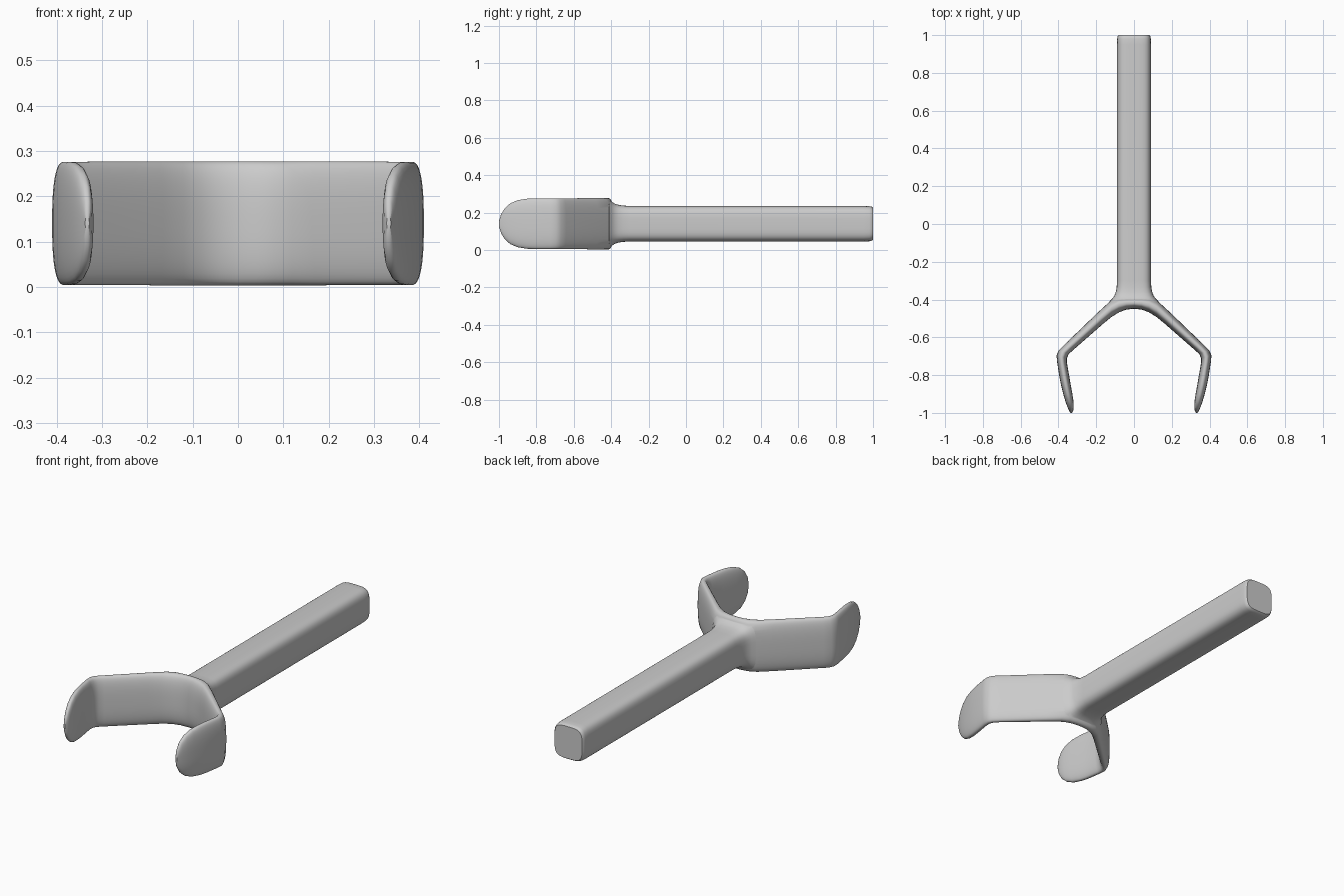
import bpy, bmesh, math
from mathutils import Vector

if "Cube" in bpy.data.objects:
    bpy.data.objects.remove(bpy.data.objects["Cube"])

ZC = 0.1405
UP = Vector((0, 0, 1))


def ring(center, side, half_height, power, n=40):
    """Superellipse section spanned by a side vector and the z axis."""
    pts = []
    for i in range(n):
        a = 2 * math.pi * (i + 0.5) / n
        c, s = math.cos(a), math.sin(a)
        u = math.copysign(abs(c) ** (2 / power), c)
        v = math.copysign(abs(s) ** (2 / power), s)
        pts.append(center + side * u + UP * half_height * v)
    return pts


def loft(name, rings):
    bm = bmesh.new()
    loops = [[bm.verts.new(p) for p in r] for r in rings]
    for a, b in zip(loops, loops[1:]):
        for i in range(len(a)):
            j = (i + 1) % len(a)
            bm.faces.new((a[i], a[j], b[j], b[i]))
    bm.faces.new(loops[0])
    bm.faces.new(loops[-1])
    bmesh.ops.recalc_face_normals(bm, faces=bm.faces)
    me = bpy.data.meshes.new(name)
    bm.to_mesh(me)
    bm.free()
    ob = bpy.data.objects.new(name, me)
    bpy.context.collection.objects.link(ob)
    return ob


# Handle: y, half width, half height (flares into the fork)
handle_stations = [
    (-0.43, 0.10, 0.10), (-0.41, 0.130, 0.130), (-0.395, 0.115, 0.117),
    (-0.38, 0.104, 0.107), (-0.36, 0.097, 0.101), (-0.335, 0.092, 0.097),
    (-0.30, 0.09, 0.095), (0.95, 0.09, 0.095), (0.98, 0.089, 0.094),
    (0.993, 0.087, 0.091), (1.0, 0.082, 0.086)]
handle = loft("forked_handle", [
    ring(Vector((0, y, ZC)), Vector((w, 0, 0)), h, 4) for y, w, h in handle_stations])

# Fork, right half: outer x, y, inner x, y, half height
half = [
    (0.04, -0.385, 0.04, -0.453, 0.137), (0.08, -0.387, 0.08, -0.468, 0.137),
    (0.12, -0.403, 0.12, -0.493, 0.137), (0.19, -0.467, 0.165, -0.53, 0.137),
    (0.37, -0.64, 0.325, -0.67, 0.136), (0.398, -0.668, 0.345, -0.688, 0.136),
    (0.410, -0.695, 0.355, -0.71, 0.136), (0.408, -0.725, 0.355, -0.735, 0.136),
    (0.395, -0.81, 0.342, -0.81, 0.136), (0.387, -0.85, 0.335, -0.85, 0.134),
    (0.375, -0.90, 0.326, -0.90, 0.126), (0.363, -0.94, 0.320, -0.94, 0.109),
    (0.352, -0.97, 0.319, -0.97, 0.082), (0.343, -0.989, 0.322, -0.989, 0.05),
    (0.337, -1.0, 0.328, -1.0, 0.015)]
left = [(-a, b, -c, d, h) for a, b, c, d, h in reversed(half)]
stations = left + [(0, -0.385, 0, -0.449, 0.137)] + half
rings = []
for ox, oy, ix, iy, h in stations:
    o, i = Vector((ox, oy, ZC)), Vector((ix, iy, ZC))
    rings.append(ring((o + i) / 2, (o - i) / 2, h, 2.6))
fork = loft("fork", rings)

# Merge the fork with the handle
mod = handle.modifiers.new("join_fork", 'BOOLEAN')
mod.operation = 'UNION'
mod.solver = 'EXACT'
mod.object = fork
bpy.context.view_layer.objects.active = handle
handle.select_set(True)
bpy.ops.object.modifier_apply(modifier=mod.name)
bpy.data.objects.remove(fork)
bpy.ops.object.shade_smooth_by_angle(angle=math.radians(40))
